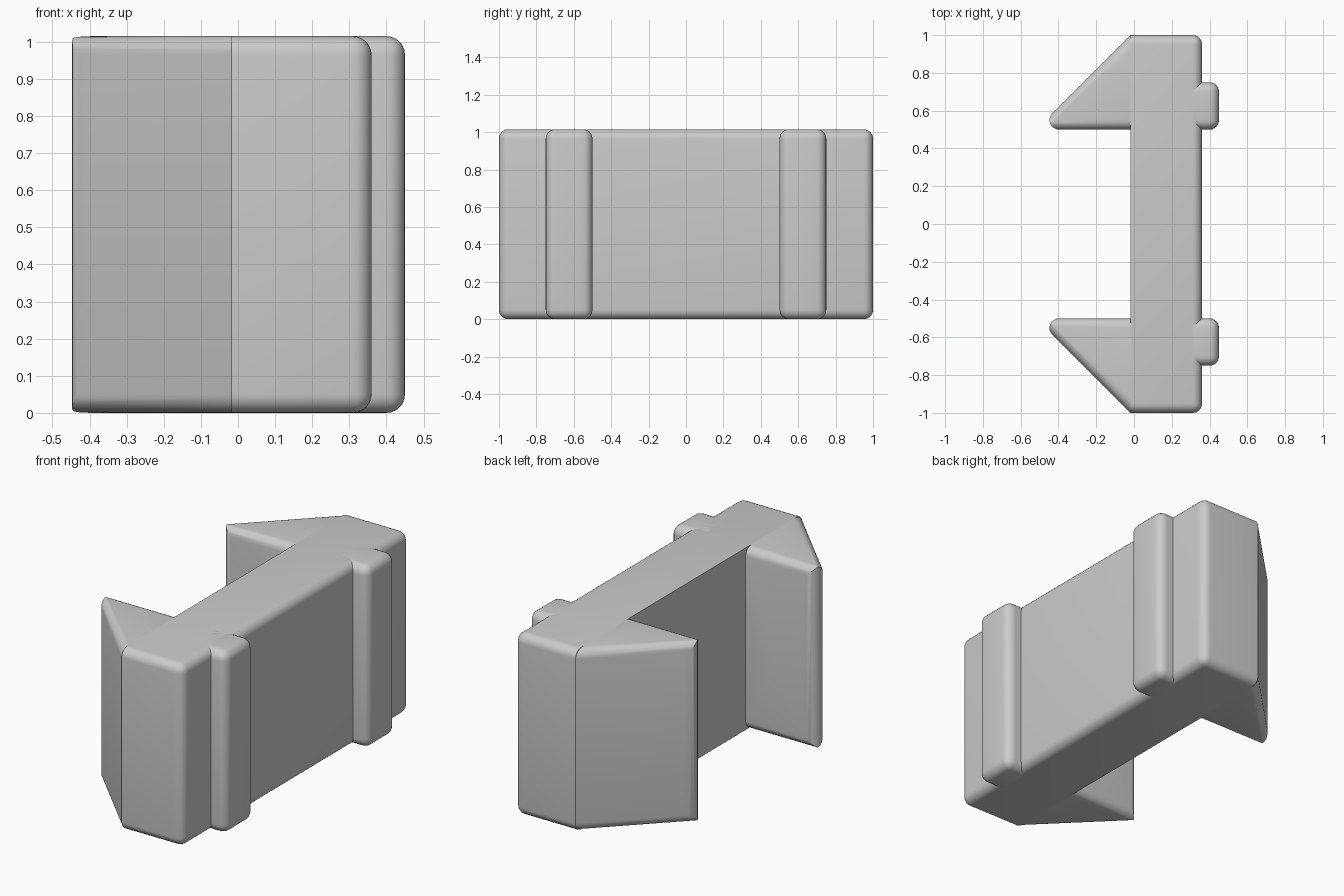
import bpy, bmesh, math

if "Cube" in bpy.data.objects:
    bpy.data.objects.remove(bpy.data.objects["Cube"])

H, R = 1.015, 0.05          # height and rounding radius
SEG = 6

grey = bpy.data.materials.new("plain grey")
grey.diffuse_color = (0.6, 0.6, 0.6, 1)
grey.use_nodes = True
grey.node_tree.nodes["Principled BSDF"].inputs["Base Color"].default_value = grey.diffuse_color


def prism(name, outline, rounded=None):
    """Extrude an outline to full height, rounding the edges chosen by rounded(a, b)."""
    bm = bmesh.new()
    base = bm.faces.new([bm.verts.new((x, y, 0)) for x, y in outline])
    ext = bmesh.ops.extrude_face_region(bm, geom=[base])
    top = [v for v in ext["geom"] if isinstance(v, bmesh.types.BMVert)]
    bmesh.ops.translate(bm, verts=top, vec=(0, 0, H))
    bmesh.ops.recalc_face_normals(bm, faces=bm.faces)
    if rounded:
        edges = [e for e in bm.edges if rounded(e.verts[0].co, e.verts[1].co)]
        bmesh.ops.bevel(bm, geom=edges, offset=R, segments=SEG, profile=0.5,
                        affect='EDGES', clamp_overlap=False)
        bmesh.ops.recalc_face_normals(bm, faces=bm.faces)
    mesh = bpy.data.meshes.new(name)
    bm.to_mesh(mesh)
    bm.free()
    mesh.materials.append(grey)
    ob = bpy.data.objects.new(name, mesh)
    bpy.context.collection.objects.link(ob)
    return ob


def activate(ob):
    bpy.ops.object.select_all(action='DESELECT')
    ob.select_set(True)
    bpy.context.view_layer.objects.active = ob


def box(x0, x1, y0, y1):
    return [(x0, y0), (x1, y0), (x1, y1), (x0, y1)]


X0, X1 = -0.018, 0.36       # back wall and outer wall of the body

# Central body: every edge rounded except those on the inner wall
parts = [prism("body", box(X0, X1, -1, 1),
               lambda a, b: max(a.x, b.x) > X0 + 0.01)]

for side, s in (("front", -1), ("rear", 1)):
    # Wedge arm: horizontal edges rounded along the diagonal and the inner side
    tip = (X0 - 0.5, 0.5 * s)
    arm = prism(side + "_arm", [tip, (X0, s), (X0, 0.5 * s)],
                lambda a, b: abs(a.z - b.z) < 0.01 and abs(a.x - b.x) > 0.01)
    # Vertical rounding of the arm tip, cut by intersecting a round-nosed prism
    cx, cy = tip[0] + R / math.tan(math.pi / 8), 0.5 + R
    nose = []
    for i in range(9):
        a = math.radians(135 + 135 * i / 8)
        nose.append((cx + R * math.cos(a), s * (cy + R * math.sin(a))))
    nose = [(nose[0][0] + 0.6, nose[0][1] + s * 0.6)] + nose + [(nose[0][0] + 0.6, 0.5 * s)]
    cutter = prism(side + "_arm_cutter", nose)
    mod = arm.modifiers.new("round nose", 'BOOLEAN')
    mod.operation, mod.object, mod.solver = 'INTERSECT', cutter, 'EXACT'
    activate(arm)
    bpy.ops.object.modifier_apply(modifier=mod.name)
    bpy.data.objects.remove(cutter)
    # Upright rib on the outer wall
    rib = prism(side + "_rib", box(0.2, 0.45, 0.5 * s, 0.75 * s), lambda a, b: True)
    parts += [arm, rib]

for ob in parts:
    activate(ob)
    bpy.ops.object.shade_smooth_by_angle(angle=math.radians(30))
